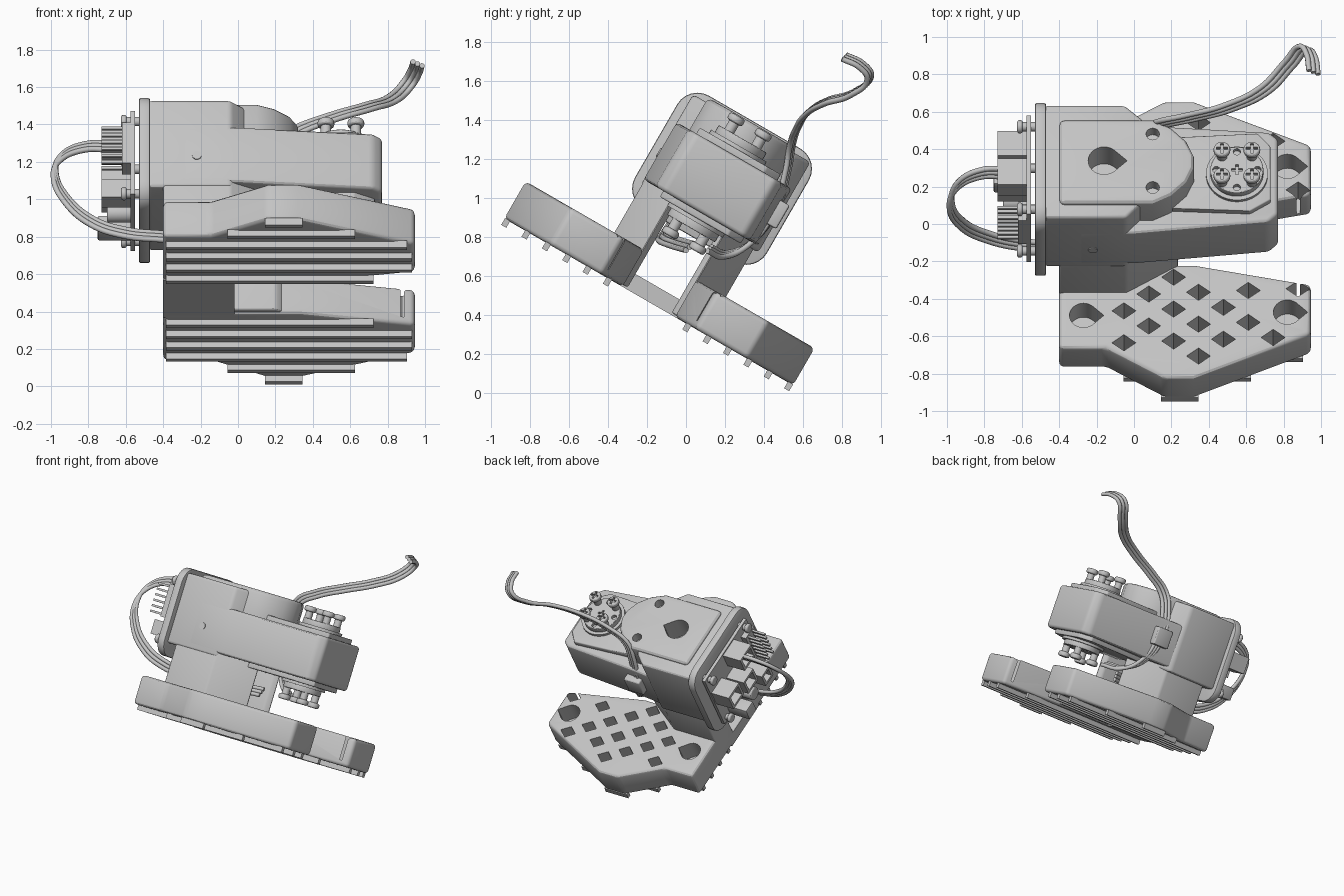
import bpy, bmesh, math
from mathutils import Matrix, Vector

cube = bpy.data.objects.get("Cube")
if cube:
    bpy.data.objects.remove(cube)

TILT = Matrix.Rotation(math.radians(-30), 4, 'X')   # the whole device leans forward
MID = -0.40                                          # symmetry line of the foot, along its length

grey = bpy.data.materials.new("plastic_grey")
grey.use_nodes = True
grey.diffuse_color = (0.55, 0.55, 0.55, 1)
grey.node_tree.nodes["Principled BSDF"].inputs["Base Color"].default_value = (0.55, 0.55, 0.55, 1)


# ---- helpers ----
def prism(name, polys, lo, hi, axis='Z', bevel=0.0, segs=3):
    """Extrude one or more 2D outlines between lo and hi along an axis."""
    bm = bmesh.new()
    for poly in polys:
        if axis == 'X':
            rings = [[bm.verts.new((t, a, b)) for a, b in poly] for t in (lo, hi)]
        else:
            rings = [[bm.verts.new((a, b, t)) for a, b in poly] for t in (lo, hi)]
        low, top = rings
        bm.faces.new(low)
        bm.faces.new(top)
        for i in range(len(low)):
            j = (i + 1) % len(low)
            bm.faces.new((low[i], low[j], top[j], top[i]))
    bmesh.ops.recalc_face_normals(bm, faces=bm.faces)
    mesh = bpy.data.meshes.new(name)
    bm.to_mesh(mesh)
    bm.free()
    ob = bpy.data.objects.new(name, mesh)
    bpy.context.collection.objects.link(ob)
    mesh.materials.append(grey)
    ob.matrix_world = TILT
    if bevel:
        mod = ob.modifiers.new("bevel", 'BEVEL')
        mod.width, mod.segments = bevel, segs
    return finish(ob)


def finish(ob):
    """Apply modifiers and smooth shallow angles."""
    bpy.context.view_layer.update()
    dg = bpy.context.evaluated_depsgraph_get()
    ob.data = bpy.data.meshes.new_from_object(ob.evaluated_get(dg))
    ob.modifiers.clear()
    for p in ob.data.polygons:
        p.use_smooth = True
    ob.data.set_sharp_from_angle(angle=math.radians(28))
    return ob


def cut(cutter, *targets):
    for ob in targets:
        mod = ob.modifiers.new("cut", 'BOOLEAN')
        mod.operation, mod.solver, mod.object = 'DIFFERENCE', 'EXACT', cutter
        finish(ob)
    bpy.data.objects.remove(cutter)


def circle(cx, cy, r, n=28):
    return [(cx + r * math.cos(2 * math.pi * i / n), cy + r * math.sin(2 * math.pi * i / n)) for i in range(n)]


def drop(cx, cy, r):
    """Circle with a point towards +x."""
    pts = circle(cx, cy, r)
    return [(cx + r * 1.45, cy)] + pts[4:-3]


def cross(cx, cy, r, t):
    quarter = [(r, -t), (r, t), (t, t)]
    pts = []
    for _ in range(4):
        pts += [(cx + a, cy + b) for a, b in quarter]
        quarter = [(-b, a) for a, b in quarter]
    return pts


def rect(a0, a1, b0, b1):
    return [(a0, b0), (a1, b0), (a1, b1), (a0, b1)]


def round_rect(a0, a1, b0, b1, r):
    pts = []
    for k, (a, b) in enumerate(((a1 - r, b1 - r), (a0 + r, b1 - r), (a0 + r, b0 + r), (a1 - r, b0 + r))):
        for s in range(7):
            t = math.pi / 2 * (k + s / 6)
            pts.append((a + r * math.cos(t), b + r * math.sin(t)))
    return pts


def wires(name, path, offset, radius=0.015):
    for k in (-1, 0, 1):
        cu = bpy.data.curves.new(f"{name}_{k + 2}", 'CURVE')
        cu.dimensions, cu.bevel_depth, cu.bevel_resolution = '3D', radius, 2
        cu.resolution_u, cu.use_fill_caps = 8, True
        sp = cu.splines.new('BEZIER')
        sp.bezier_points.add(len(path) - 1)
        for bp, co in zip(sp.bezier_points, path):
            bp.co = Vector(co) + Vector(offset) * k
            bp.handle_left_type = bp.handle_right_type = 'AUTO'
        cu.materials.append(grey)
        bpy.context.collection.objects.link(bpy.data.objects.new(cu.name, cu))


# ---- foot pads: (x, distance from the symmetry line) ----
PAD = [(-.4, .155), (.33, .155), (.945, .275), (.945, .585), (.32, .855), (.16, .855), (-.15, .67), (-.4, .67)]
DIMPLES = [(-.27, .47), (.82, .45)]


def span(d):
    xs = []
    for (x0, d0), (x1, d1) in zip(PAD, PAD[1:] + PAD[:1]):
        if min(d0, d1) <= d < max(d0, d1):
            xs.append(x0 + (x1 - x0) * (d - d0) / (d1 - d0))
    return (min(xs), max(xs)) if xs else (0, 0)


def hole_fits(x, d):
    if x + d < .28:
        return False
    if any(math.hypot(x - a, d - b) < .14 for a, b in DIMPLES):
        return False
    return all(span(d + e)[0] + .07 < x < span(d + e)[1] - .05 for e in (-.03, .04))


holes = []
for i in range(-9, 10):
    for j in range(-9, 10):
        x, d = .345 + .133 * (i - j), .327 + .093 * i + .104 * j
        if hole_fits(x, d):
            holes.append([(x - .064, d), (x, d - .05), (x + .064, d), (x, d + .05)])

for label, s in (("front", -1), ("back", 1)):
    def flip(poly):
        return [(x, MID + s * d) for x, d in poly]
    pad = prism(f"{label}_foot_pad", [flip(PAD)], .31, .53, bevel=.025)
    cut(prism("hole_cutter", [flip(h) for h in holes], .35, .6), pad)
    cut(prism("dimple_cutter", [flip(drop(x, d, .075)) for x, d in DIMPLES], .38, .6), pad)
    # tread ribs under the pad
    for n in range(6):
        d = .235 + .1205 * n
        a, b = span(d)
        prism(f"{label}_tread_{n + 1}", [flip(rect(a + .015, b - .015, d - .015, d + .015))], .274, .315)
    # bracket arm rising to the motor housing
    arm = [(-.4, .13), (.2, .13), (.24, .16), (-.04, .33), (-.4, .33)]
    prism(f"{label}_bracket_arm", [flip(arm)], .32, .85, bevel=.012)

prism("foot_bridge", [rect(-.4, -.02, MID - .2, MID + .2)], .31, .40)

# ---- motor housing ----
prism("end_plate", [round_rect(-.78, 0, .71, 1.38, .12)], -.53, -.47, 'X', .01, 2)
housing = prism("main_housing", [[(-.48, -.735), (-.04, -.735), (.05, -.64), (.05, -.13), (-.05, -.04), (-.48, -.04)]],
                .81, 1.345, bevel=.02)
prism("servo_body", [[(-.3, -.736), (0, -.736), (.72, -.665), (.77, -.62), (.77, -.15), (.72, -.11), (.1, -.07),
                      (-.1, -.05), (-.3, -.05)]], .84, 1.18, bevel=.022)
cap = prism("top_cap", [[(-.4, -.66), (.1, -.66), (.2, -.61), (.28, -.53), (.32, -.44), (.32, -.36), (.28, -.27),
                         (.2, -.19), (.1, -.14), (-.4, -.14)]], 1.1, 1.37, bevel=.03)
cut(prism("cap_cutter", [drop(-.16, MID, .085)], 1.19, 1.5), cap, housing)
cut(prism("screw_cutter", [circle(.1, MID + e, .036, 16) for e in (-.165, .165)], 1.3, 1.5), cap)
prism("housing_screw_front", [circle(-.22, 0, .025, 16)], 0, .008).matrix_world = (
    TILT @ Matrix.Translation((0, -.734, 1.0)) @ Matrix.Rotation(math.pi / 2, 4, 'X'))

# ---- output horns on both faces of the servo ----
HX = .55


def horn(label, base, up):
    def layer(part, polys, a, b, bevel=0.0):
        lo, hi = sorted((base + up * a, base + up * b))
        return prism(f"{label}_{part}", polys, lo, hi, bevel=bevel)
    layer("servo_platform", [[(.12, -.60), (.62, -.62), (.73, -.55), (.73, -.22), (.66, -.14), (.12, -.17)]],
          -.02, .035, .008)
    layer("horn_ring", [circle(HX, MID, .165, 40)], .03, .055)
    disc = layer("horn_disc", [circle(HX, MID, .142, 40)], .05, .095, .006)
    cut(layer("horn_hole_cutter", [circle(HX + a * .11, MID + b * .11, .02, 12) for a, b in
                                   ((1, 0), (-1, 0), (0, 1), (0, -1))], .07, .13), disc)
    cut(layer("hub_cutter", [cross(HX, MID, .03, .008)], .075, .13), disc)
    for k, (a, b) in enumerate(((-1, -1), (1, -1), (1, 1), (-1, 1))):
        c = (HX + a * .08, MID + b * .08)
        layer(f"horn_screw_shaft_{k + 1}", [circle(*c, .028, 16)], .09, .15)
        head = layer(f"horn_screw_head_{k + 1}", [circle(*c, .045, 20)], .145, .185, .014)
        cut(layer("slot_cutter", [cross(*c, .03, .008)], .165, .25), head)


horn("upper", 1.18, 1)
horn("lower", .84, -1)

# ---- electronics on the end plate ----
prism("circuit_board", [rect(-.69, -.08, .79, 1.30)], -.575, -.55, 'X')
for k, (a, b) in enumerate(((-.64, .82), (-.13, .82), (-.64, 1.265), (-.13, 1.265))):
    prism(f"board_post_{k + 1}", [circle(a, b, .025, 16)], -.60, -.52, 'X')
    prism(f"board_screw_{k + 1}", [circle(a, b, .036, 20)], -.625, -.595, 'X', .012)

sockets = {"rear_socket": (-.24, -.09, 1.02, 1.15), "middle_socket": (-.42, -.28, .97, 1.10),
           "cable_socket": (-.50, -.34, 1.17, 1.29), "front_socket": (-.57, -.46, .84, .95)}
for name, box in sockets.items():
    a0, a1, b0, b1 = box
    ob = prism(name, [rect(*box)], -.73, -.56, 'X')
    cut(prism("socket_cutter", [rect(a0 + .02, a1 - .02, b0 + .02, b1 - .02)], -.8, -.66, 'X'), ob)
prism("power_jack", [rect(-.27, -.17, .80, .90)], -.75, -.56, 'X', .008, 2)
prism("capacitor", [circle(-.36, .86, .05)], -.70, -.56, 'X', .01)
for r in range(2):
    for c in range(6):
        a, b = -.66 + r * .06, 1.00 + c * .042
        prism(f"header_pin_{r * 6 + c + 1}", [rect(a - .008, a + .008, b - .008, b + .008)], -.73, -.56, 'X')
prism("pin_header", [rect(-.69, -.57, .98, 1.23)], -.62, -.56, 'X')

# ---- cables and the clip that holds one of them ----
prism("cable_clip", [rect(.05, .19, -.11, -.02)], .96, 1.10, bevel=.012)
wires("side_cable", [(-.66, .27, 1.28), (-.82, .27, 1.28), (-.95, .2, 1.22), (-.98, .1, 1.13), (-.92, 0, 1.0),
                     (-.78, -.07, .88), (-.6, -.11, .82), (-.4, -.12, .80), (-.1, -.05, .77), (.2, .02, .75)],
      (.006, .02, .017))
wires("tail_cable", [(.4, .12, .74), (.28, .2, .71), (.17, .33, .77), (.12, .45, .92), (.12, .52, 1.15),
                     (.16, .54, 1.27), (.3, .57, 1.36), (.51, .626, 1.44), (.70, .72, 1.495), (.83, .857, 1.54),
                     (.91, .94, 1.62), (.945, .9, 1.68), (.96, .81, 1.725)],
      (.024, -.01, -.01))
